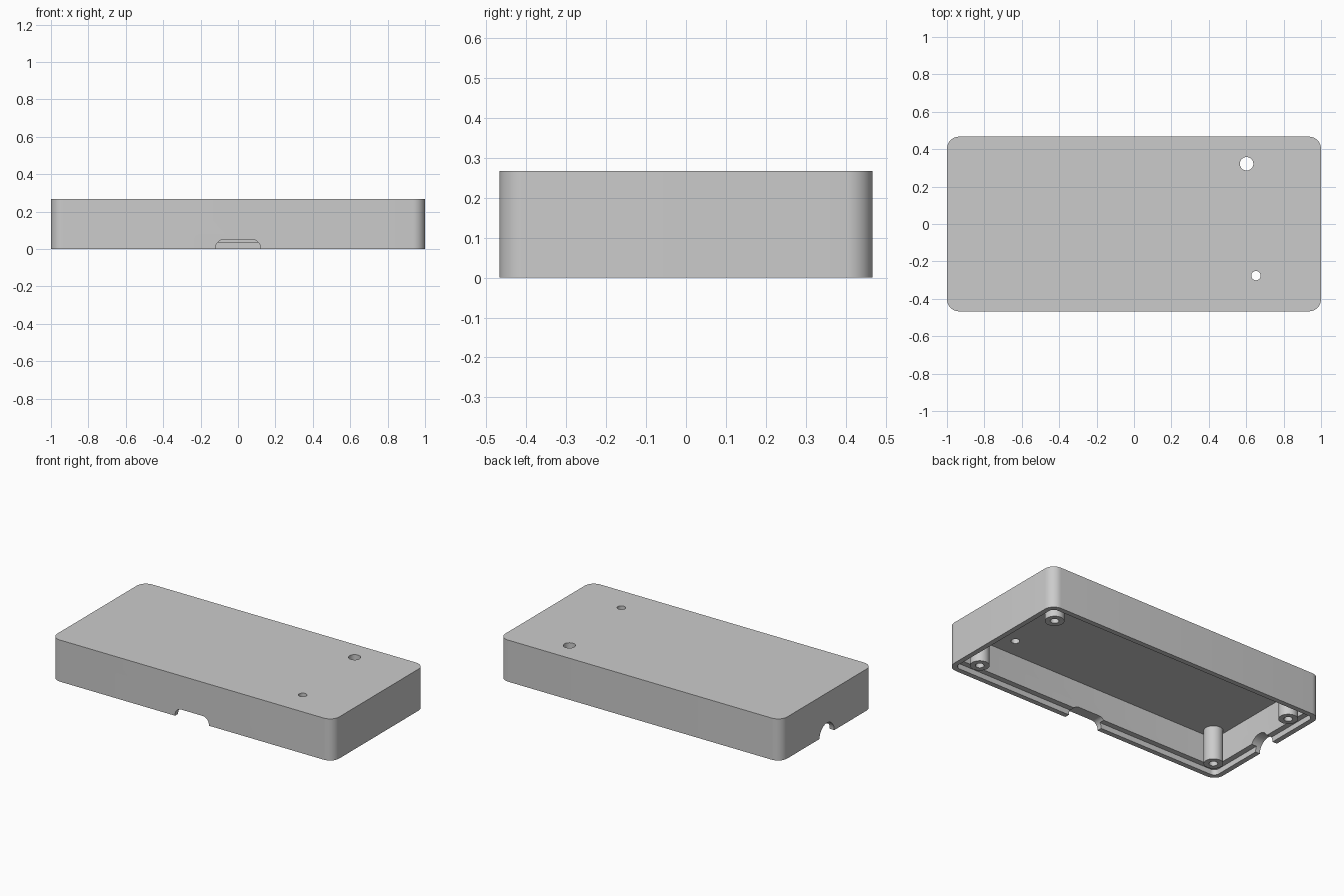
import bpy, bmesh
from math import cos, sin, pi, radians
from mathutils import Matrix

old = bpy.data.objects.get("Cube")
if old:
    bpy.data.objects.remove(old, do_unlink=True)

HALF_X, HALF_Y, HEIGHT = 1.0, 0.467, 0.267
CORNER, INNER_CORNER = 0.065, 0.01
WALL, LIP = 0.067, 0.032
CEILING, LEDGE = 0.217, 0.034

grey = bpy.data.materials.new("plain grey plastic")
grey.use_nodes = True
grey.diffuse_color = (0.6, 0.6, 0.6, 1)
grey.node_tree.nodes["Principled BSDF"].inputs["Base Color"].default_value = (0.6, 0.6, 0.6, 1)


def rounded_rect(hx, hy, r, steps=10):
    """Outline of a rectangle with round corners."""
    points = []
    for i, (sx, sy) in enumerate([(1, 1), (-1, 1), (-1, -1), (1, -1)]):
        for k in range(steps + 1):
            a = (i + k / steps) * pi / 2
            points.append((sx * (hx - r) + r * cos(a), sy * (hy - r) + r * sin(a)))
    return points


def circle(r, cx=0, cy=0, sides=40):
    return [(cx + r * cos(2 * pi * k / sides), cy + r * sin(2 * pi * k / sides)) for k in range(sides)]


def prism(name, outline, low, high, turn=None):
    """Extrude an outline from low to high, then turn it."""
    bm = bmesh.new()
    base = bm.faces.new([bm.verts.new((x, y, low)) for x, y in outline])
    top = bmesh.ops.extrude_face_region(bm, geom=[base])["geom"]
    bmesh.ops.translate(bm, vec=(0, 0, high - low),
                        verts=[v for v in top if isinstance(v, bmesh.types.BMVert)])
    if turn:
        bm.transform(turn)
    bmesh.ops.recalc_face_normals(bm, faces=bm.faces)
    mesh = bpy.data.meshes.new(name)
    bm.to_mesh(mesh)
    bm.free()
    mesh.materials.append(grey)
    obj = bpy.data.objects.new(name, mesh)
    bpy.context.collection.objects.link(obj)
    return obj


def select(obj):
    bpy.ops.object.select_all(action="DESELECT")
    obj.select_set(True)
    bpy.context.view_layer.objects.active = obj


def cut(target, cutter):
    cutter.hide_render = True
    mod = target.modifiers.new("cut", "BOOLEAN")
    mod.operation, mod.solver, mod.object = "DIFFERENCE", "EXACT", cutter
    select(target)
    bpy.ops.object.modifier_apply(modifier=mod.name)
    bpy.data.objects.remove(cutter, do_unlink=True)


def finish(obj):
    select(obj)
    bpy.ops.object.shade_smooth_by_angle(angle=radians(30))


# Shell, open at the bottom, with a stepped rim
shell = prism("case_shell", rounded_rect(HALF_X, HALF_Y, CORNER), 0, HEIGHT)
cut(shell, prism("cavity", rounded_rect(HALF_X - WALL, HALF_Y - WALL, INNER_CORNER), -0.1, CEILING))
cut(shell, prism("rim_step", rounded_rect(HALF_X - LIP, HALF_Y - LIP, CORNER - LIP), -0.1, LEDGE))

# Holes through the top
for r, x, y in [(0.036, 0.602, 0.322), (0.025, 0.652, -0.276)]:
    cut(shell, prism("top_hole", circle(r, x, y), 0.1, 0.4))

# Wide slot in the front rim
stand = Matrix.Rotation(pi / 2, 4, "X")
slot = rounded_rect(0.12, 0.051, 0.045)
cut(shell, prism("front_slot", slot, HALF_Y - 0.1, HALF_Y + 0.1, stand))

# Round cable notch in the short side
sideways = Matrix.Rotation(pi / 2, 4, "Y")
cut(shell, prism("cable_notch", circle(0.075), -1.1, -0.9, sideways))
finish(shell)

# Hollow screw posts in the corners
for side, sx in (("left", 1), ("right", -1)):
    for end, sy in (("front", -1), ("back", 1)):
        x, y = sx * 0.87, sy * 0.332
        post = prism(f"screw_post_{end}_{side}", circle(0.056, x, y), 0, CEILING + 0.005)
        cut(post, prism("screw_bore", circle(0.025, x, y, 24), -0.1, CEILING - 0.01))
        finish(post)
